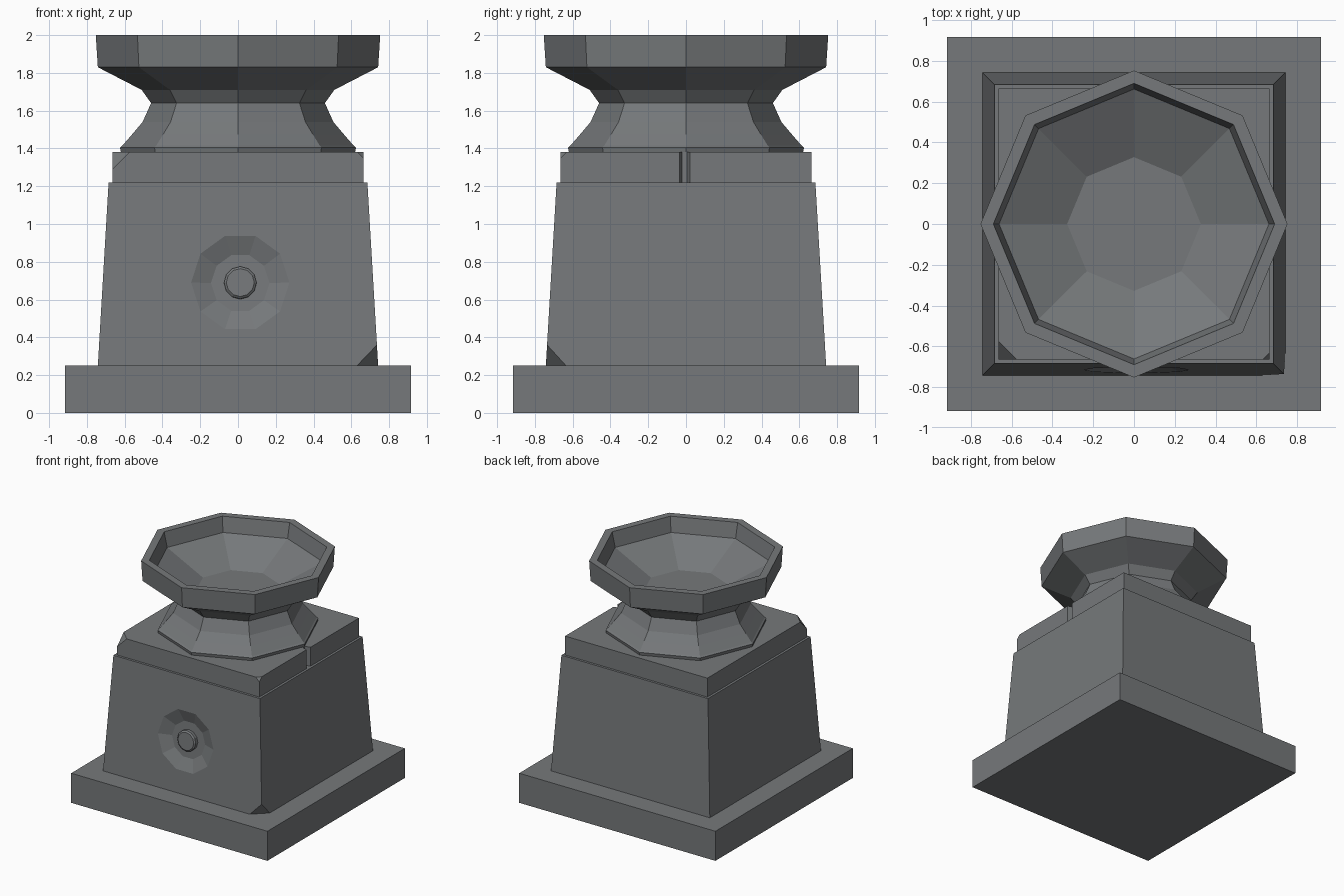
import bpy, bmesh, math
from mathutils import Matrix, Vector

if "Cube" in bpy.data.objects:
    bpy.data.objects.remove(bpy.data.objects["Cube"])

stone = bpy.data.materials.new("grey_stone")
stone.diffuse_color = (0.18, 0.19, 0.197, 1)
stone.use_nodes = True
stone.node_tree.nodes["Principled BSDF"].inputs["Base Color"].default_value = stone.diffuse_color


def finish(name, bm):
    bmesh.ops.recalc_face_normals(bm, faces=bm.faces[:])
    me = bpy.data.meshes.new(name)
    bm.to_mesh(me)
    bm.free()
    me.materials.append(stone)
    ob = bpy.data.objects.new(name, me)
    bpy.context.scene.collection.objects.link(ob)
    return ob


def loft(rings):
    """Closed solid through equal-length rings of points."""
    bm = bmesh.new()
    vs = [[bm.verts.new(p) for p in r] for r in rings]
    n = len(vs[0])
    for a, b in zip(vs, vs[1:]):
        for i in range(n):
            j = (i + 1) % n
            bm.faces.new((a[i], a[j], b[j], b[i]))
    bm.faces.new(vs[0][::-1])
    bm.faces.new(vs[-1])
    return bm


def lathe(profile, sides):
    return loft([[(r * math.cos(2 * math.pi * i / sides),
                   r * math.sin(2 * math.pi * i / sides), z)
                  for i in range(sides)] for r, z in profile])


def square(h, z):
    return [(-h, -h, z), (h, -h, z), (h, h, z), (-h, h, z)]


def chip(bm, corner, a, b, c):
    """Slice off the corner beyond the plane through a, b, c."""
    a, b, c, corner = map(Vector, (a, b, c, corner))
    n = (b - a).cross(c - a).normalized()
    if n.dot(corner - a) < 0:
        n = -n
    res = bmesh.ops.bisect_plane(bm, geom=bm.verts[:] + bm.edges[:] + bm.faces[:],
                                 plane_co=a, plane_no=n, clear_outer=True)
    edges = [e for e in res["geom_cut"] if isinstance(e, bmesh.types.BMEdge)]
    bmesh.ops.contextual_create(bm, geom=edges)


# Square foot
finish("plinth", loft([square(0.917, 0), square(0.917, 0.25)]))

# Tapered body with a broken lower front-right corner
bm = loft([square(0.742, 0.25), square(0.685, 1.22)])
chip(bm, (0.742, -0.742, 0.25), (0.63, -0.742, 0.25),
     (0.742, -0.635, 0.25), (0.7355, -0.7355, 0.36))
body = finish("body", bm)

# Ten-sided dish sunk into the sloping front
tilt = math.atan(0.057 / 0.97)
place = Matrix.Translation((0.012, -0.716, 0.69)) @ Matrix.Rotation(math.pi / 2 - tilt, 4, 'X')
slope = 0.105 / 0.04
cutter = finish("dish_cutter", lathe([(0.155, -0.04), (0.26 + 0.02 * slope, 0.02)], 10))
cutter.matrix_world = place
cutter.hide_render = True
mod = body.modifiers.new("dish", 'BOOLEAN')
mod.operation = 'DIFFERENCE'
mod.solver = 'EXACT'
mod.object = cutter
bpy.context.view_layer.objects.active = body
bpy.ops.object.modifier_apply(modifier=mod.name)
bpy.data.objects.remove(cutter)

# Small round boss in the dish
boss = finish("front_boss", lathe([(0.086, -0.05), (0.086, -0.012), (0.074, -0.002)], 12))
boss.matrix_world = place

# Cap slab with a notch on the right side and chipped front corners
h, d = 0.665, 0.62
outline = [(-h, -h), (h, -h), (h, -0.035), (d, -0.022), (d, 0.005),
           (h, 0.02), (h, h), (-h, h)]
bm = loft([[(x, y, z) for x, y in outline] for z in (1.22, 1.38)])
for sx, s in ((-1, 0.09), (1, 0.033)):
    x = sx * h
    chip(bm, (x, -h, 1.38), (x - sx * s, -h, 1.38), (x, -h + s, 1.38), (x, -h, 1.38 - s))
finish("cap_slab", bm)

# Eight-sided pedestal and hollow bowl in one turned profile
finish("bowl", lathe([
    (0.62, 1.38), (0.625, 1.405), (0.612, 1.415), (0.56, 1.475), (0.505, 1.54),
    (0.46, 1.64), (0.51, 1.71), (0.742, 1.83), (0.753, 2.0),
    (0.69, 2.0), (0.662, 1.875), (0.328, 1.71)], 8))
